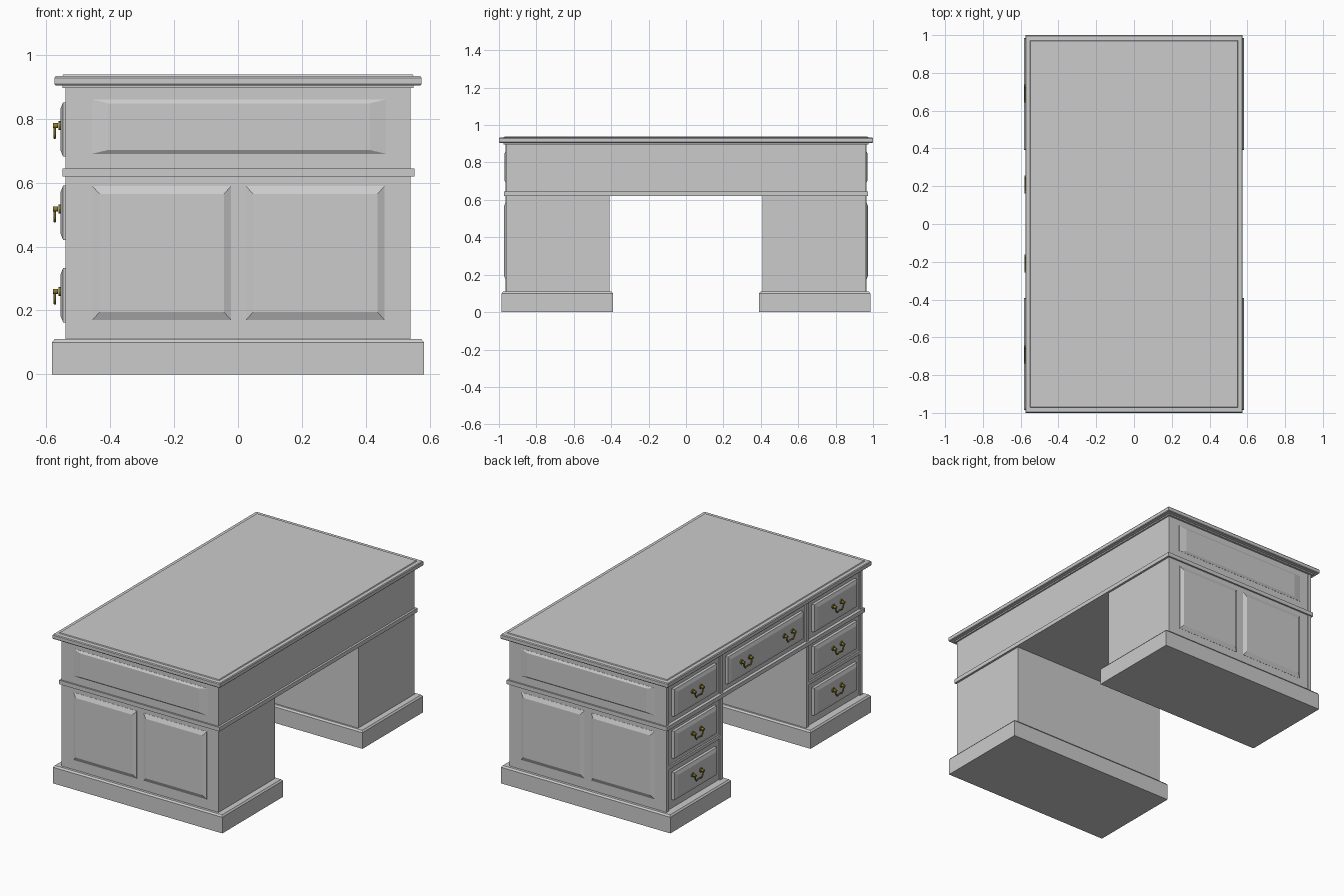
import bpy, bmesh, math
from mathutils import Vector

if "Cube" in bpy.data.objects:
    bpy.data.objects.remove(bpy.data.objects["Cube"])

X, Y, Z = Vector((1, 0, 0)), Vector((0, 1, 0)), Vector((0, 0, 1))
brass = bpy.data.materials.new("brass")
brass.diffuse_color = (0.25, 0.2, 0.03, 1)
brass.use_nodes = True
brass.node_tree.nodes["Principled BSDF"].inputs["Base Color"].default_value = brass.diffuse_color


def finish(bm, name):
    bmesh.ops.recalc_face_normals(bm, faces=bm.faces[:])
    me = bpy.data.meshes.new(name)
    bm.to_mesh(me)
    bm.free()
    ob = bpy.data.objects.new(name, me)
    bpy.context.collection.objects.link(ob)
    return ob


def stack(name, c, u, v, n, w, h, layers):
    """Loft rectangles along n; each layer is (inset along u, inset along v, depth)."""
    bm = bmesh.new()
    rings = []
    for iu, iv, d in layers:
        rings.append([bm.verts.new(Vector(c) + u * a * (w / 2 - iu) + v * b * (h / 2 - iv) + n * d)
                      for a, b in ((-1, -1), (1, -1), (1, 1), (-1, 1))])
    for r, q in zip(rings, rings[1:]):
        for i in range(4):
            j = (i + 1) % 4
            bm.faces.new((r[i], r[j], q[j], q[i]))
    bm.faces.new(rings[0])
    bm.faces.new(rings[-1])
    return finish(bm, name)


def box(name, x0, x1, y0, y1, z0, z1):
    y0, y1 = min(y0, y1), max(y0, y1)
    return stack(name, ((x0 + x1) / 2, (y0 + y1) / 2, 0), X, Y, Z, x1 - x0, y1 - y0,
                 [(0, 0, z0), (0, 0, z1)])


def handle(y, z):
    # drop bail with curled ends
    cu = bpy.data.curves.new("handle_bail", 'CURVE')
    cu.dimensions = '3D'
    cu.bevel_depth = 0.0045
    cu.bevel_resolution = 1
    cu.use_fill_caps = True
    pts = [(-0.04, 0.012), (-0.036, -0.012), (-0.025, -0.026), (-0.009, -0.022),
           (0.009, -0.022), (0.025, -0.026), (0.036, -0.012), (0.04, 0.012)]
    sp = cu.splines.new('POLY')
    sp.points.add(len(pts) - 1)
    for p, (a, b) in zip(sp.points, pts):
        p.co = (-0.574, y + a, z + b, 1)
    cu.materials.append(brass)
    bpy.context.collection.objects.link(bpy.data.objects.new("handle_bail", cu))
    # round back plates and knobs
    for s in (-1, 1):
        for name, r, depth, x in (("handle_plate", 0.014, 0.008, -0.557), ("handle_knob", 0.008, 0.016, -0.571)):
            bpy.ops.mesh.primitive_cylinder_add(vertices=12, radius=r, depth=depth,
                                                location=(x - 0.001, y + s * 0.04, z + 0.012),
                                                rotation=(0, math.pi / 2, 0))
            ob = bpy.context.object
            ob.name = name
            ob.data.materials.append(brass)
            bpy.ops.object.shade_smooth_by_angle()


def drawer(y, z, w, handles):
    stack("drawer_front", (-0.53, y, z), Y, Z, -X, w, 0.17,
          [(0, 0, 0), (0, 0, 0.018), (0.025, 0.02, 0.026), (0.027, 0.022, 0.026)])
    for hy in handles:
        handle(hy, z)


# table top with raised writing surface
stack("table_top", (0, 0, 0.905), X, Y, Z, 1.15, 2.0,
      [(0.025, 0.025, -0.008), (0.025, 0.025, 0), (0.003, 0.003, 0.0), (0, 0, 0.004), (0, 0, 0.024),
       (0.004, 0.004, 0.029), (0.025, 0.028, 0.03), (0.028, 0.031, 0.035)])

# upper carcass and waist moulding
box("upper_body", -0.53, 0.54, -0.962, 0.962, 0.64, 0.904)
box("waist_moulding", -0.55, 0.553, -0.972, 0.972, 0.62, 0.645)
box("top_rail", -0.54, -0.515, -0.962, 0.962, 0.88, 0.904)
drawer(0, 0.767, 0.74, (-0.21, 0.21))

for s in (-1, 1):
    # plinth and pedestal
    stack("plinth", (0, s * 0.688, 0), X, Y, Z, 1.165, 0.595,
          [(0, 0, 0), (0, 0, 0.1), (0.008, 0.008, 0.11)])
    box("pedestal", -0.53, 0.54, s * 0.41, s * 0.962, 0.1, 0.63)
    # face frame
    for a, b in ((0.41, 0.435), (0.94, 0.964)):
        box("pedestal_stile", -0.54, -0.515, s * a, s * b, 0.105, 0.622)
        box("upper_stile", -0.54, -0.515, s * a, s * b, 0.64, 0.904)
    box("drawer_rail", -0.54, -0.515, s * 0.43, s * 0.945, 0.367, 0.387)
    # pedestal drawers
    for z in (0.248, 0.506, 0.767):
        drawer(s * 0.688, z, 0.42, (s * 0.69,))
    # raised end panels
    for x in (-0.239, 0.242):
        stack("end_panel", (x, s * 0.962, 0.38), X, Z, Y * s, 0.434, 0.42,
              [(0, 0, -0.01), (0, 0, 0.001), (0.022, 0.025, 0.012)])
    stack("upper_end_panel", (0.003, s * 0.962, 0.776), X, Z, Y * s, 0.92, 0.17,
          [(0, 0, -0.01), (0, 0, 0.001), (0.05, 0.012, 0.009)])
